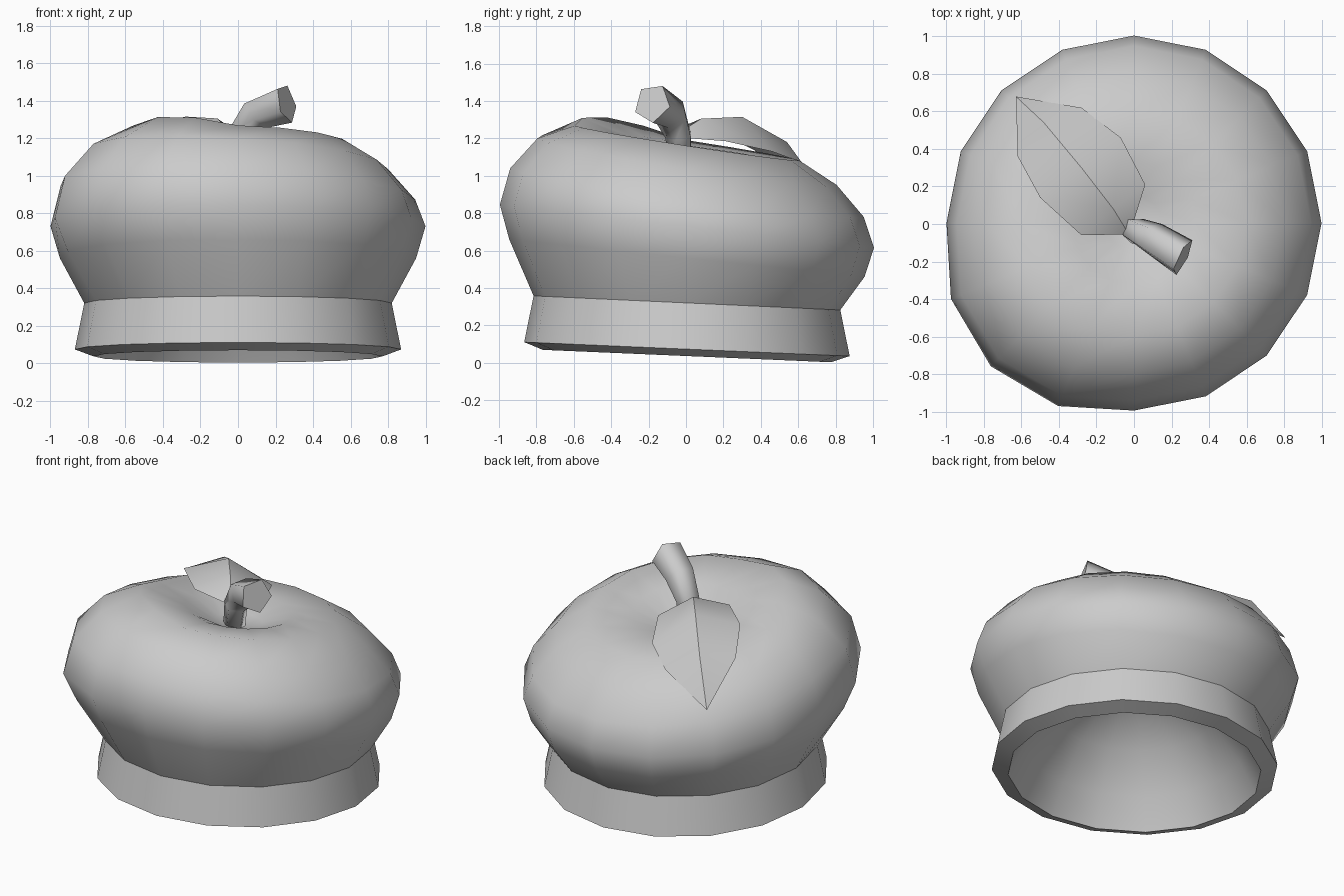
import bpy, bmesh, math
from mathutils import Vector

cube = bpy.data.objects.get("Cube")
if cube:
    bpy.data.objects.remove(cube, do_unlink=True)

grey = bpy.data.materials.new("plain_grey")
grey.use_nodes = True
grey.diffuse_color = (0.6, 0.6, 0.6, 1)
grey.node_tree.nodes["Principled BSDF"].inputs["Base Color"].default_value = (0.6, 0.6, 0.6, 1)


def finish(name, bm):
    for f in bm.faces:
        f.smooth = True
    mesh = bpy.data.meshes.new(name)
    bm.to_mesh(mesh)
    bm.free()
    mesh.materials.append(grey)
    obj = bpy.data.objects.new(name, mesh)
    bpy.context.collection.objects.link(obj)


def bridge(bm, low, high):
    n = len(low)
    for i in range(n):
        j = (i + 1) % n
        bm.faces.new((low[i], low[j], high[j], high[i]))


def mark_sharp(bm, ring):
    for i, v in enumerate(ring):
        bm.edges.get((v, ring[i - 1])).smooth = False


# Hat: rings of radius, height, slope along x, slope along y, bulge outward, bulge upward
SIDES = 16
outer = [
    (0.87, 0.073, 0, -0.043, 0, 0),
    (0.82, 0.32, 0, -0.046, 0, 0),
    (0.95, 0.56, 0, -0.105, 0.05, 0),
    (1.00, 0.73, 0, -0.115, 0.08, 0),
    (0.945, 0.91, -0.04, -0.137, 0.08, 0),
    (0.80, 1.075, -0.05, -0.155, 0.06, 0.01),
    (0.60, 1.175, -0.025, -0.155, 0.01, 0.06),
    (0.33, 1.155, -0.02, -0.13, 0, 0.02),
    (0.15, 1.08, -0.02, -0.13, 0, 0),
]
# Hollow underside: a plain dome
inner = [
    (0.77, 0.036, 0, -0.043, 0, 0),
    (0.67, 0.23, 0, -0.043, 0, 0),
    (0.50, 0.46, 0, -0.043, 0, 0),
    (0.27, 0.63, 0, -0.043, 0, 0),
]


def hat_ring(bm, r, z, sx, sy, out, up):
    ring = []
    for i in range(SIDES):
        a = math.tau * i / SIDES
        off = abs(a - math.radians(225))
        bump = max(0, math.cos(2 * off)) * (off < 1)
        k = r * (1 + out * bump)
        x, y = k * math.cos(a), k * math.sin(a)
        ring.append(bm.verts.new((x, y + 0.005, z + sx * x + sy * y + up * bump)))
    return ring


bm = bmesh.new()
shells = []
for profile, centre in ((outer, 1.05), (inner, 0.70)):
    rings = [hat_ring(bm, *p) for p in profile]
    for low, high in zip(rings, rings[1:]):
        bridge(bm, low, high)
    tip = bm.verts.new((0, 0, centre))
    for i in range(SIDES):
        bm.faces.new((rings[-1][i - 1], rings[-1][i], tip))
    shells.append(rings)
bridge(bm, shells[1][0], shells[0][0])
for ring in (shells[0][0], shells[0][1], shells[1][0]):
    mark_sharp(bm, ring)
bmesh.ops.recalc_face_normals(bm, faces=bm.faces)
finish("hat", bm)

# Stem: bent five-sided tube
bm = bmesh.new()
rings = []
path = [
    ((-0.01, -0.03, 1.05), (0.15, -0.1, 1), 0.07),
    ((0.01, -0.035, 1.21), (0.3, -0.15, 1), 0.075),
    ((0.10, -0.08, 1.33), (0.8, -0.4, 0.7), 0.095),
    ((0.26, -0.18, 1.387), (0.87, -0.43, 0.22), 0.108),
]
for point, direction, radius in path:
    t = Vector(direction).normalized()
    side = t.cross(Vector((0, 0, 1))).normalized()
    up = side.cross(t)
    ring = []
    for i in range(5):
        a = math.tau * i / 5 - math.radians(118)
        offset = side * math.cos(a) - up * math.sin(a)
        ring.append(bm.verts.new(Vector(point) + radius * offset))
    rings.append(ring)
for low, high in zip(rings, rings[1:]):
    bridge(bm, low, high)
bm.faces.new(rings[0])
bm.faces.new(rings[-1])
mark_sharp(bm, rings[-1])
bmesh.ops.recalc_face_normals(bm, faces=bm.faces)
finish("stem", bm)

# Leaf: two halves folded along an arched midrib
bm = bmesh.new()
midrib = [(-0.03, -0.05, 1.22), (-0.11, 0.08, 1.305), (-0.28, 0.30, 1.315),
          (-0.48, 0.54, 1.18), (-0.63, 0.68, 0.915)]
right = [(0, 0.02, 1.20), (0.06, 0.21, 1.185), (-0.07, 0.46, 1.13), (-0.28, 0.62, 1.07)]
left = [(-0.05, -0.055, 1.21), (-0.28, -0.06, 1.245), (-0.50, 0.14, 1.25), (-0.62, 0.36, 1.14)]
rib = [bm.verts.new(p) for p in midrib]
for half in (right, left):
    edge = [bm.verts.new(p) for p in half] + [rib[-1]]
    for i in range(3):
        bm.faces.new((rib[i], edge[i], edge[i + 1], rib[i + 1]))
    bm.faces.new((rib[3], edge[3], rib[4]))
bmesh.ops.recalc_face_normals(bm, faces=bm.faces)
if sum(f.normal.z for f in bm.faces) < 0:
    bmesh.ops.reverse_faces(bm, faces=bm.faces)
for a, b in zip(rib, rib[1:]):
    bm.edges.get((a, b)).smooth = False
finish("leaf", bm)
